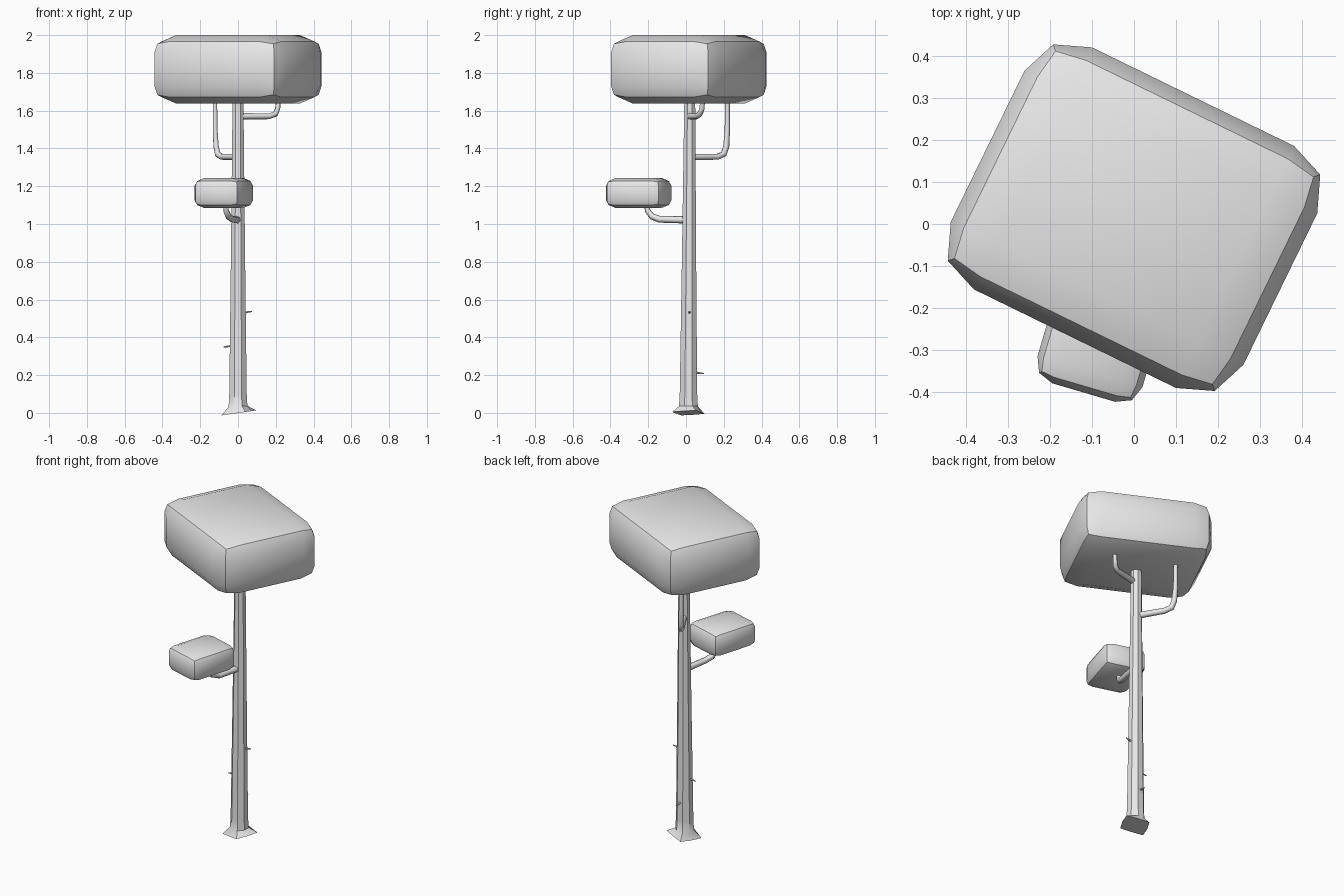
import bpy, bmesh, math
from itertools import product
from mathutils import Vector, Matrix

cube = bpy.data.objects.get("Cube")
if cube:
    bpy.data.objects.remove(cube)

grey = bpy.data.materials.new("plain grey")
grey.use_nodes = True
grey.diffuse_color = (0.8, 0.8, 0.8, 1)
grey.node_tree.nodes["Principled BSDF"].inputs["Base Color"].default_value = (0.8, 0.8, 0.8, 1)


def finish(name, bm, smooth_angle):
    bmesh.ops.recalc_face_normals(bm, faces=bm.faces)
    for e in bm.edges:
        if len(e.link_faces) == 2 and e.calc_face_angle() > math.radians(smooth_angle):
            e.smooth = False
    for f in bm.faces:
        f.smooth = True
    mesh = bpy.data.meshes.new(name)
    bm.to_mesh(mesh)
    bm.free()
    mesh.materials.append(grey)
    obj = bpy.data.objects.new(name, mesh)
    bpy.context.collection.objects.link(obj)
    return obj


def foliage(name, centre, half, inset, pull, turn):
    """Box whose sides are 3 x 3 grids, with edges and corners pulled in."""
    bm = bmesh.new()
    verts = {}
    for key in product(range(4), repeat=3):
        outer = [k in (0, 3) for k in key]
        if not any(outer):
            continue
        shrink = pull * (0, 0, 1, 1.35)[sum(outer)]
        co = []
        for k, h, i, out in zip(key, half, inset, outer):
            co.append((1 if k > 1 else -1) * (h - shrink if out else h - i))
        verts[key] = bm.verts.new(co)
    # Grid faces on each of the six sides
    for axis, side in product(range(3), (0, 3)):
        crease = []
        for a, b in product(range(3), repeat=2):
            loop = []
            for da, db in ((0, 0), (1, 0), (1, 1), (0, 1)):
                key = [a + da, b + db]
                key.insert(axis, side)
                loop.append(verts[tuple(key)])
            crease.append(bm.faces.new(loop))
        for e in {e for f in crease for e in f.edges}:
            if sum(f in crease for f in e.link_faces) == 1:
                e.smooth = False
    bm.transform(Matrix.Translation(centre) @ Matrix.Rotation(math.radians(turn), 4, 'Z'))
    return finish(name, bm, 60)


def tube(name, points, radii, sides=6, smooth_angle=65, flare=None):
    """Sweep a polygon along the points; flare reshapes the first ring."""
    bm = bmesh.new()
    pts = [Vector(p) for p in points]
    rings, direction, frame = [], None, None
    for i, (p, r) in enumerate(zip(pts, radii)):
        tangent = (pts[min(i + 1, len(pts) - 1)] - pts[max(i - 1, 0)]).normalized()
        if frame is None:
            frame = Vector((0, 0, 1)).rotation_difference(tangent)
        else:
            frame = direction.rotation_difference(tangent) @ frame
        direction = tangent
        ring = []
        for s in range(sides):
            a = 2 * math.pi * (s + 0.5) / sides
            k = r * (flare[s % len(flare)] if flare and i == 0 else 1)
            ring.append(bm.verts.new(p + frame @ Vector((k * math.cos(a), k * math.sin(a), 0))))
        rings.append(ring)
    for low, high in zip(rings, rings[1:]):
        for s in range(sides):
            t = (s + 1) % sides
            bm.faces.new((low[s], low[t], high[t], high[s]))
    bm.faces.new(rings[0])
    bm.faces.new(rings[-1])
    return finish(name, bm, smooth_angle)


# Foliage blocks
foliage("crown_foliage", (0, 0.015, 1.819), (0.387, 0.32, 0.181), (0.12, 0.12, 0.092), 0.034, -26)
foliage("side_foliage", (-0.075, -0.25, 1.164), (0.13, 0.157, 0.079), (0.052, 0.052, 0.04), 0.015, -16.4)

# Trunk with flared roots
tube("trunk",
     [(0.005, 0.013, 0), (0, 0.013, 0.035), (0, 0.013, 0.1), (0, 0.016, 0.8), (0, 0.02, 1.67)],
     [0.088, 0.054, 0.05, 0.041, 0.031], sides=8, smooth_angle=40,
     flare=(1.15, 0.8, 1.05, 0.85))

# Bent branches
tube("upper_back_branch",
     [(0, 0.02, 1.355), (-0.085, 0.165, 1.355), (-0.108, 0.2, 1.37), (-0.116, 0.213, 1.41),
      (-0.121, 0.219, 1.5), (-0.122, 0.219, 1.67)],
     [0.018, 0.017, 0.017, 0.016, 0.014, 0.013])
tube("upper_left_branch",
     [(0, 0.015, 1.57), (0.165, 0.055, 1.57), (0.198, 0.073, 1.582), (0.21, 0.085, 1.61), (0.214, 0.088, 1.67)],
     [0.018, 0.016, 0.016, 0.014, 0.013])
tube("lower_front_branch",
     [(0, 0.01, 1.022), (-0.03, -0.14, 1.025), (-0.05, -0.18, 1.04), (-0.063, -0.203, 1.07), (-0.066, -0.21, 1.11)],
     [0.02, 0.018, 0.017, 0.015, 0.014])

# Small broken twigs
for name, start, end in (("left_twig", (0.03, 0.018, 0.53), (0.075, 0.02, 0.537)),
                         ("right_twig", (-0.03, 0.015, 0.355), (-0.076, 0.015, 0.35)),
                         ("back_twig", (0, 0.05, 0.213), (0.002, 0.096, 0.208))):
    tube(name, [start, end], [0.007, 0.003], sides=5)
